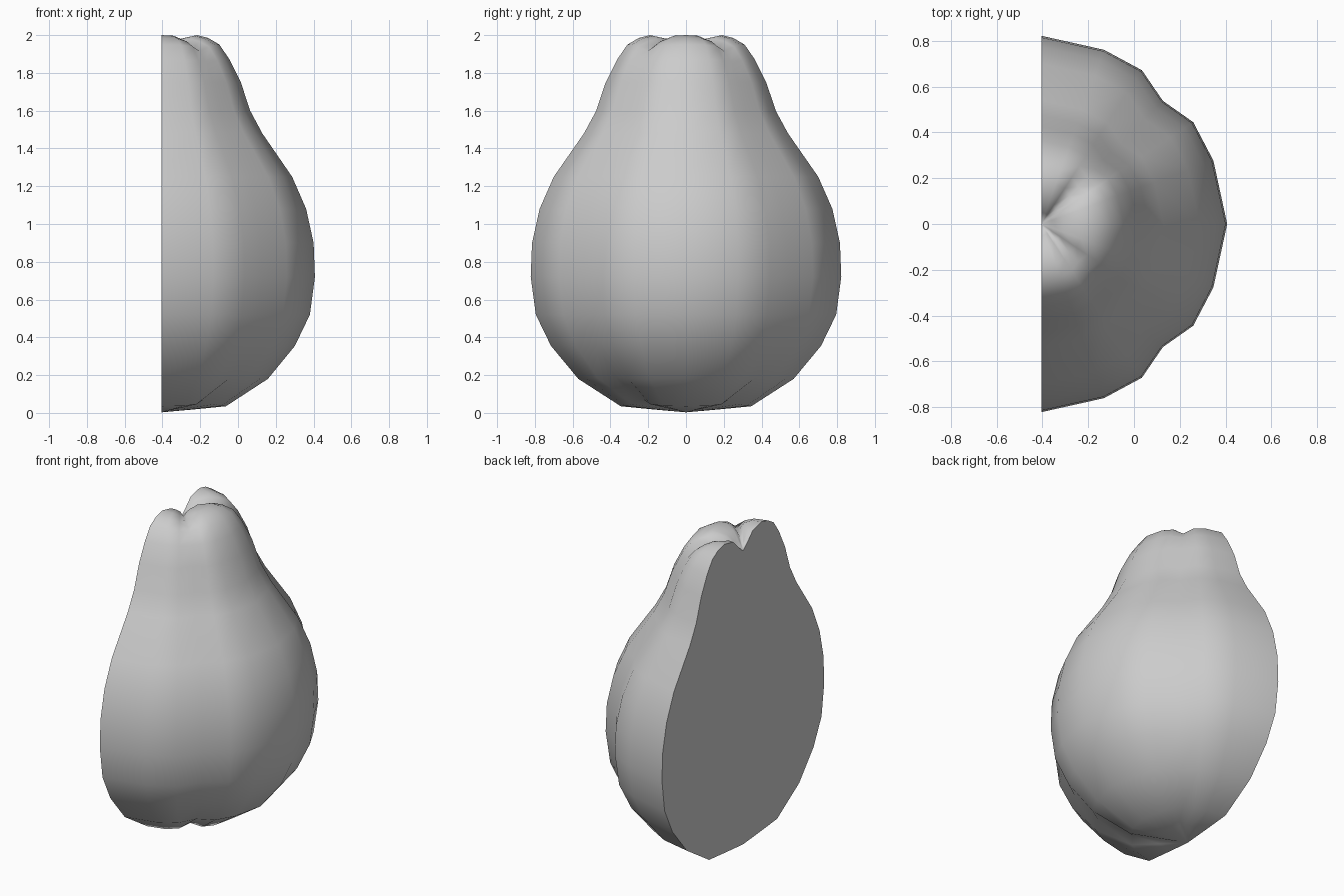
import bpy, bmesh, math

if "Cube" in bpy.data.objects:
    bpy.data.objects.remove(bpy.data.objects["Cube"])

CUT_X = -0.405
# Lobe profile from bottom to top: radius, height, groove height shift
PROFILE = [(0.17, 0.018, 0.02), (0.345, 0.035, 0.035), (0.57, 0.18, 0.01),
           (0.715, 0.355, 0), (0.795, 0.52, 0), (0.822, 0.72, 0), (0.815, 0.90, 0),
           (0.775, 1.08, 0), (0.70, 1.25, 0), (0.54, 1.48, 0), (0.475, 1.60, 0),
           (0.425, 1.75, 0), (0.365, 1.87, -0.01), (0.31, 1.95, -0.035),
           (0.25, 1.985, -0.06), (0.19, 2.0, -0.07), (0.10, 1.98, -0.05),
           (0.05, 1.93, -0.02)]
# Lobe section: angle, radius factor, share of the groove shift
QUARTER = [(0, 1, 0), (20, 0.985, 0.05), (33.5, 0.98, 0.3),
           (45, 0.925, 1), (56.5, 0.98, 0.3), (70, 0.985, 0.05)]
SECTION = [(a - 90, f, g) for a, f, g in QUARTER] + QUARTER + [(90, 1, 0)]

bm = bmesh.new()

# Lobed skin of the half fruit
rings = []
for r, z, shift in PROFILE:
    ring = []
    for a, f, g in SECTION:
        t = math.radians(a)
        x = 0.0 if abs(a) == 90 else 0.988 * r * f * math.cos(t)
        ring.append(bm.verts.new((CUT_X + x, r * f * math.sin(t), z + shift * g)))
    rings.append(ring)
bottom = bm.verts.new((CUT_X, 0, 0.003))
top = bm.verts.new((CUT_X, 0, 1.885))

for lo, hi in zip(rings, rings[1:]):
    for i in range(len(SECTION) - 1):
        bm.faces.new((lo[i], lo[i + 1], hi[i + 1], hi[i]))
for i in range(len(SECTION) - 1):
    bm.faces.new((bottom, rings[0][i + 1], rings[0][i]))
    bm.faces.new((top, rings[-1][i], rings[-1][i + 1]))
for f in bm.faces:
    f.smooth = True

# Flat cut face
cut = bm.faces.new([bottom] + [r[-1] for r in rings] + [top] + [r[0] for r in reversed(rings)])
cut.smooth = False
for e in cut.edges:
    e.smooth = False
bmesh.ops.recalc_face_normals(bm, faces=bm.faces)

mesh = bpy.data.meshes.new("half_fruit")
bm.to_mesh(mesh)
bm.free()
bpy.context.collection.objects.link(bpy.data.objects.new("half_fruit", mesh))
